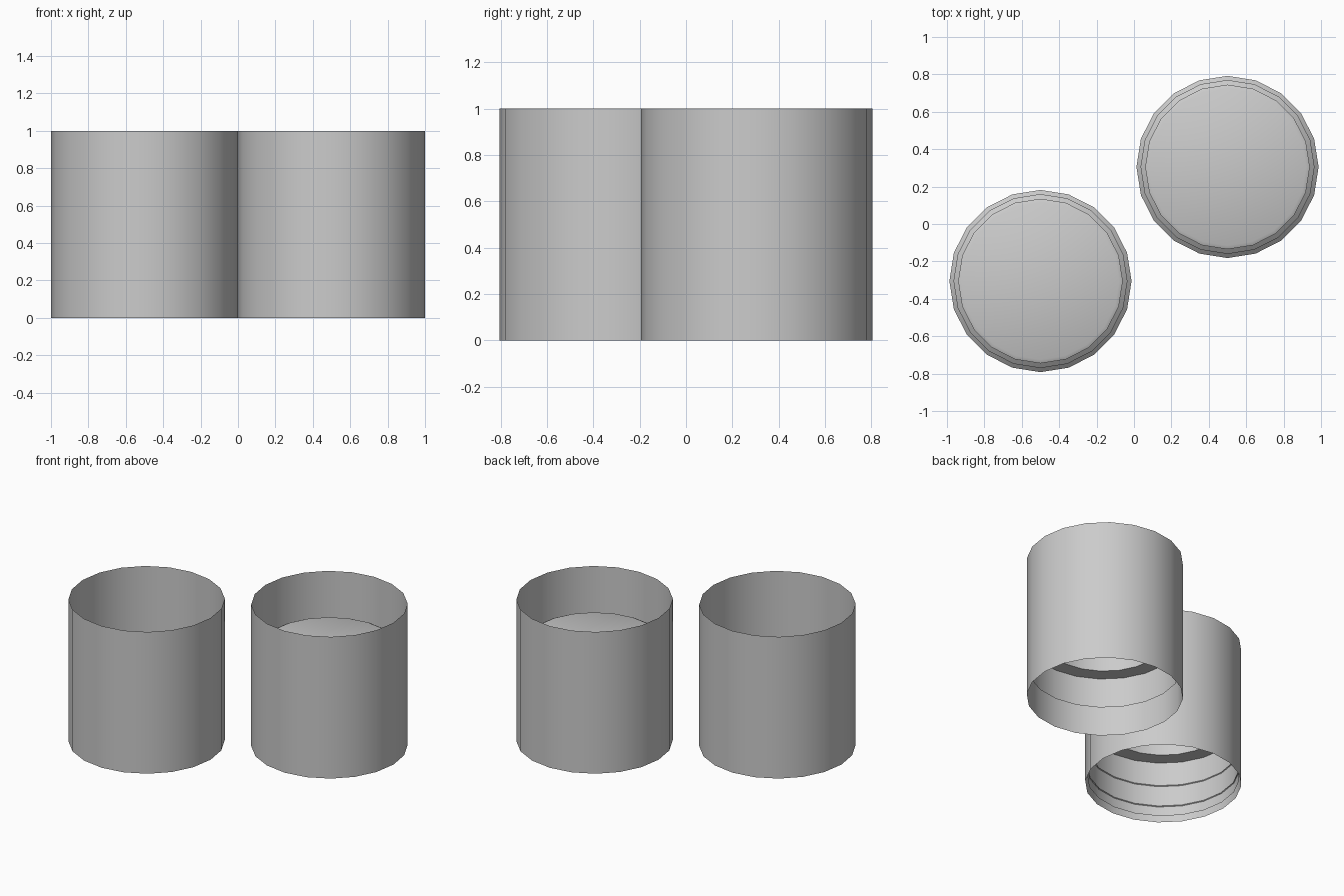
import bpy, bmesh, math

if "Cube" in bpy.data.objects:
    bpy.data.objects.remove(bpy.data.objects["Cube"])

SIDES = 20
grey = bpy.data.materials.new("plain_grey")
grey.diffuse_color = (0.6, 0.6, 0.6, 1)
grey.use_nodes = True
grey.node_tree.nodes["Principled BSDF"].inputs["Base Color"].default_value = grey.diffuse_color


def lathe(name, centre, profile):
    """Revolve (radius, z) points around a vertical axis; radius 0 closes with a cap."""
    bm = bmesh.new()
    previous = None
    for r, z in profile:
        if r == 0:
            bm.faces.new(previous)
            break
        ring = [bm.verts.new((r * math.cos(i * math.tau / SIDES),
                              r * math.sin(i * math.tau / SIDES), z)) for i in range(SIDES)]
        if previous:
            for i in range(SIDES):
                j = (i + 1) % SIDES
                bm.faces.new((previous[i], previous[j], ring[j], ring[i]))
        previous = ring
    mesh = bpy.data.meshes.new(name)
    bm.to_mesh(mesh)
    bm.free()
    mesh.materials.append(grey)
    obj = bpy.data.objects.new(name, mesh)
    obj.location = (centre[0], centre[1], 0)
    bpy.context.collection.objects.link(obj)
    bpy.ops.object.select_all(action='DESELECT')
    obj.select_set(True)
    bpy.context.view_layer.objects.active = obj
    bpy.ops.object.shade_smooth_by_angle(angle=math.radians(30))


def sleeve_and_piston(side, centre, bottom, top, ledge, grooves=()):
    # thin open outer tube
    lathe(side + "_sleeve", centre, [(0.5, 0), (0.5, 1)])
    # piston skirt with fine ring grooves, stepped shoulder and flat crown
    skirt = [(0.487, bottom)]
    for z in grooves:
        skirt += [(0.487, z - 0.004), (0.482, z), (0.487, z + 0.004)]
    lathe(side + "_piston", centre, skirt + [
        (0.487, top - 0.08), (0.465, top - 0.06), (0.465, top - 0.04),
        (0.44, top - 0.02), (0.44, top - 0.01), (0.42, top), (0, top)])
    # ledge and recess under the crown
    lathe(side + "_piston_recess", centre, [(0.487, ledge), (0.385, ledge),
                                            (0.385, top - 0.02), (0, top - 0.02)])


sleeve_and_piston("left", (-0.5, -0.305), 0.04, 0.55, 0.43, (0.11, 0.26))
sleeve_and_piston("right", (0.5, 0.305), 0.2, 0.71, 0.41)
